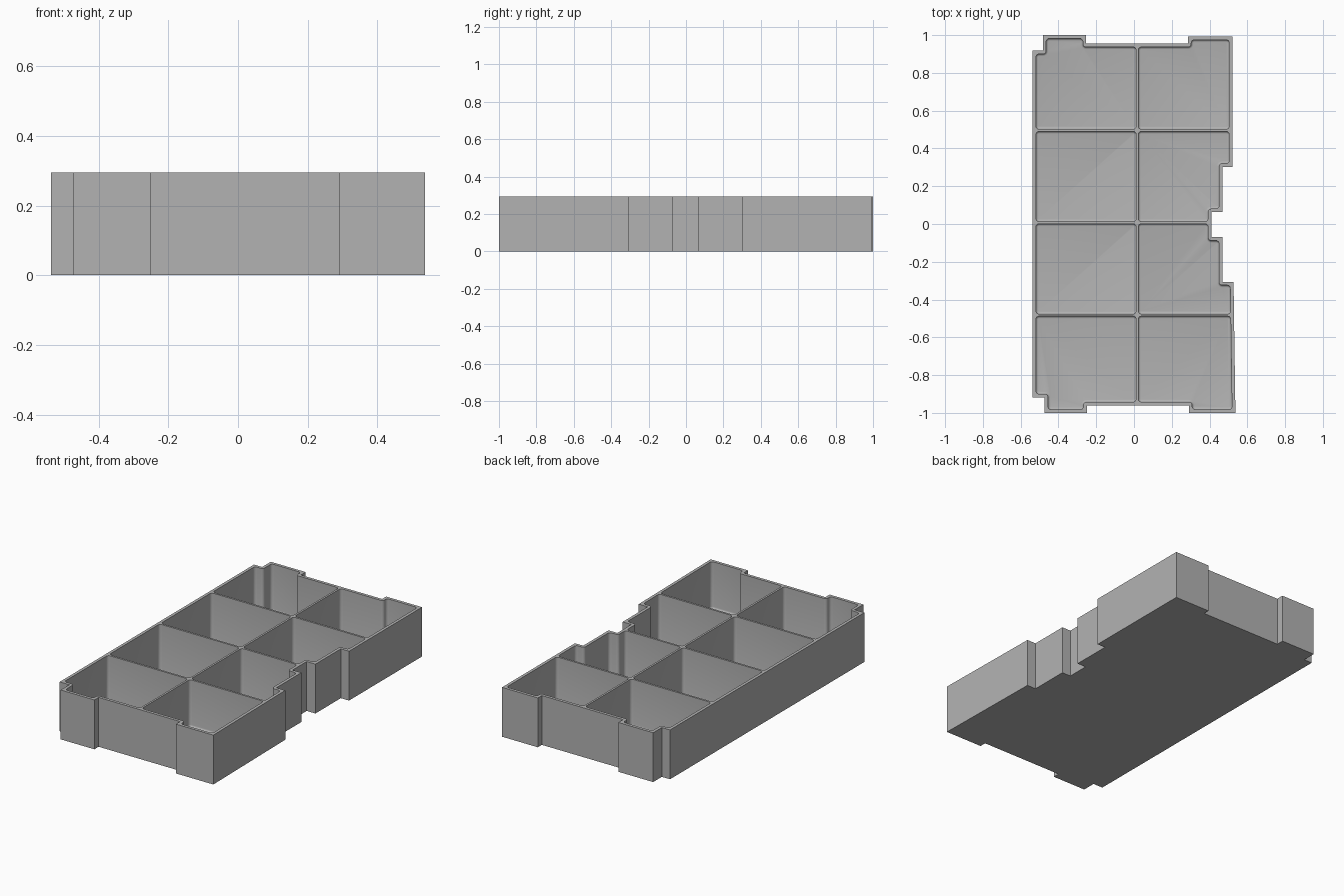
import bpy
import bmesh
import math
from mathutils import Vector

cube = bpy.data.objects.get("Cube")
if cube:
    bpy.data.objects.remove(cube, do_unlink=True)

HEIGHT, FLOOR = 0.295, 0.015
WALL, DIVIDER = 0.018, 0.012
CORNER, FILLET, STEPS = 0.016, 0.012, 4

# Outer footprint, counter-clockwise from the back left notch
outline = [Vector(p) for p in (
    (-0.537, 0.918), (-0.537, -0.918), (-0.473, -0.918), (-0.473, -1.0),
    (-0.25, -1.0), (-0.25, -0.96), (0.29, -0.96), (0.29, -1.0),
    (0.537, -1.0), (0.527, -0.306), (0.468, -0.306), (0.468, -0.07),
    (0.41, -0.07), (0.41, 0.063), (0.468, 0.063), (0.468, 0.303),
    (0.522, 0.303), (0.522, 0.993), (0.285, 0.993), (0.285, 0.955),
    (-0.253, 0.955), (-0.253, 1.0), (-0.483, 1.0), (-0.483, 0.918))]


def corners(poly):
    """Yield each corner with the inward normals of its two edges."""
    for i, p in enumerate(poly):
        a = (p - poly[i - 1]).normalized()
        b = (poly[(i + 1) % len(poly)] - p).normalized()
        yield p, Vector((-a.y, a.x)), Vector((-b.y, b.x)), a.x * b.y - a.y * b.x


def miter(p, n1, n2, distance):
    return p + (n1 + n2) * distance / (1 + n1.dot(n2))


def rounded(poly, inset):
    """Round every corner, then move the whole loop inwards by inset."""
    points = []
    for p, n1, n2, turn in corners(poly):
        side = 1 if turn > 0 else -1
        centre = miter(p, n1, n2, side * CORNER)
        for k in range(STEPS + 1):
            d = n1.lerp(n2, k / STEPS).normalized()
            points.append(centre - side * d * (CORNER - side * inset))
    return points


def clip(poly, axis, limit, sign):
    """Keep the part of poly on one side of an axis-aligned line."""
    out = []
    for i, q in enumerate(poly):
        p = poly[i - 1]
        dp, dq = sign * (p[axis] - limit), sign * (q[axis] - limit)
        if (dp > 0) != (dq > 0):
            out.append(p.lerp(q, dp / (dp - dq)))
        if dq > 0:
            out.append(q)
    return out


bm = bmesh.new()


def ring(points, z):
    return [bm.verts.new((p.x, p.y, z)) for p in points]


def bridge(lower, upper):
    for i in range(len(lower)):
        bm.faces.new((lower[i - 1], lower[i], upper[i], upper[i - 1]))


def loop_edges(verts):
    return [bm.edges.get((verts[i - 1], verts[i])) for i in range(len(verts))]


# Outer shell and underside
base, rim = ring(outline, 0), ring(outline, HEIGHT)
bridge(base, rim)
bm.faces.new(base)
top_edges = loop_edges(rim)

# Eight compartments with rounded corners and a filleted floor
inner = [miter(p, n1, n2, WALL) for p, n1, n2, _ in corners(outline)]
half = DIVIDER / 2
x_lines = (-2, 0.017, 2)
y_lines = (-2, -0.482, 0.007, 0.496, 2)
for x0, x1 in zip(x_lines, x_lines[1:]):
    for y0, y1 in zip(y_lines, y_lines[1:]):
        cell = inner
        for axis, limit, sign in ((0, x0 + half, 1), (0, x1 - half, -1),
                                  (1, y0 + half, 1), (1, y1 - half, -1)):
            cell = clip(cell, axis, limit, sign)
        upper = ring(rounded(cell, 0), HEIGHT)
        mouth = upper
        for k in range(STEPS + 1):
            t = math.pi / 2 * k / STEPS
            lower = ring(rounded(cell, FILLET * (1 - math.cos(t))),
                         FLOOR + FILLET * (1 - math.sin(t)))
            bridge(lower, upper)
            upper = lower
        bm.faces.new(upper)
        top_edges += loop_edges(mouth)

# Rim and divider tops
bmesh.ops.triangle_fill(bm, use_beauty=True, edges=top_edges, normal=(0, 0, 1))
bmesh.ops.recalc_face_normals(bm, faces=bm.faces[:])

mesh = bpy.data.meshes.new("divided_tray")
bm.to_mesh(mesh)
bm.free()
tray = bpy.data.objects.new("divided_tray", mesh)
bpy.context.collection.objects.link(tray)

# Plain grey plastic
grey = bpy.data.materials.new("plain_grey")
grey.use_nodes = True
colour = (0.45, 0.45, 0.45, 1)
grey.diffuse_color = colour
grey.node_tree.nodes["Principled BSDF"].inputs["Base Color"].default_value = colour
mesh.materials.append(grey)

bpy.ops.object.select_all(action="DESELECT")
tray.select_set(True)
bpy.context.view_layer.objects.active = tray
bpy.ops.object.shade_smooth_by_angle(angle=math.radians(30))
